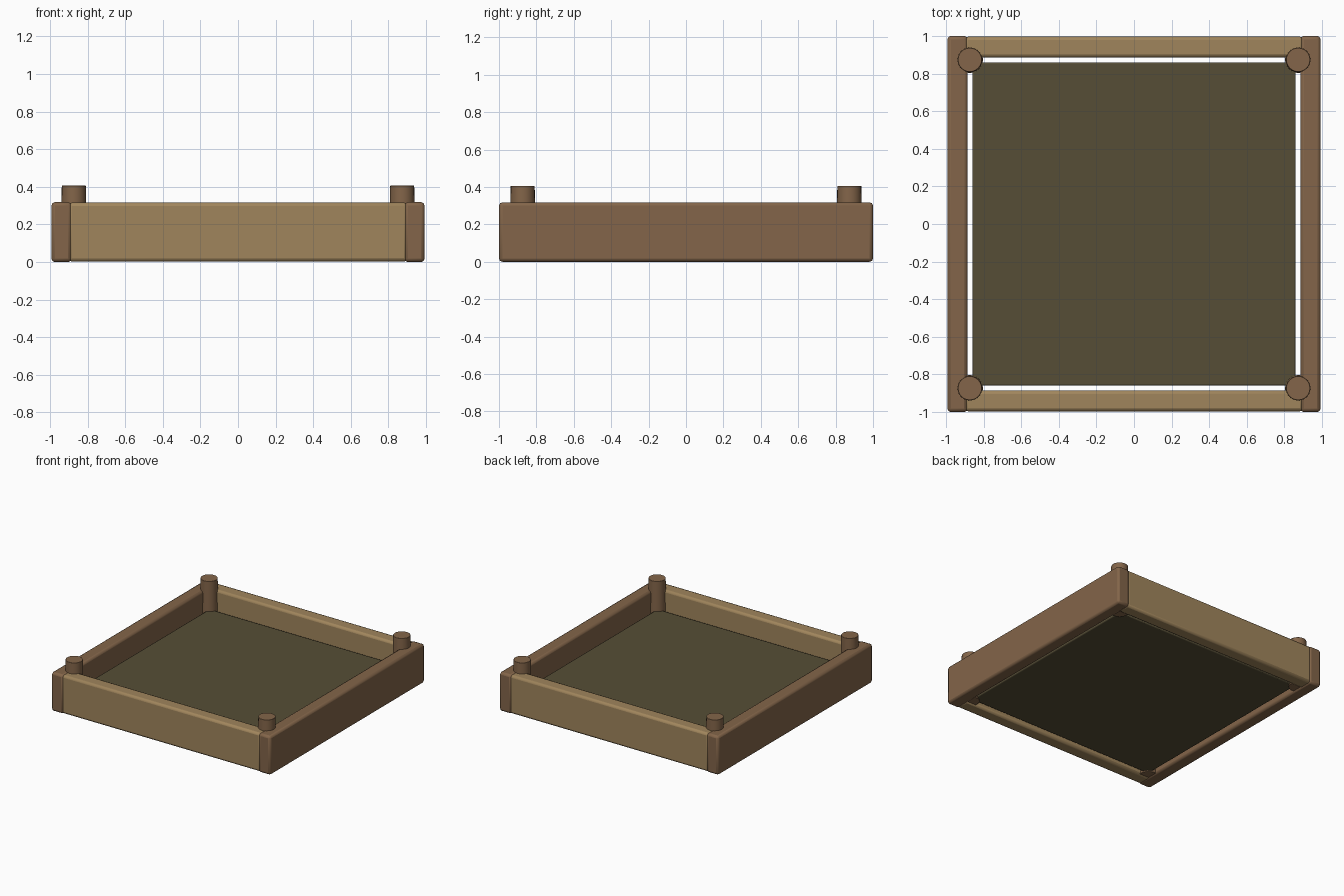
import bpy, math

if "Cube" in bpy.data.objects:
    bpy.data.objects.remove(bpy.data.objects["Cube"])


def material(name, rgb):
    m = bpy.data.materials.new(name)
    m.diffuse_color = (*rgb, 1)
    m.use_nodes = True
    m.node_tree.nodes["Principled BSDF"].inputs["Base Color"].default_value = m.diffuse_color
    return m


tan = material("tan wood", (0.352, 0.235, 0.107))
brown = material("brown wood", (0.227, 0.130, 0.067))
olive = material("dark olive", (0.093, 0.076, 0.037))


def finish(ob, name, mat, bevel):
    ob.name = name
    ob.data.materials.append(mat)
    mod = ob.modifiers.new("soft edges", 'BEVEL')
    mod.width, mod.segments = bevel, 2
    mod.limit_method = 'ANGLE'
    mod.angle_limit = math.radians(40)
    bpy.ops.object.shade_smooth_by_angle(angle=math.radians(30))


def block(name, lo, hi, mat, bevel):
    centre = [(a + b) / 2 for a, b in zip(lo, hi)]
    bpy.ops.mesh.primitive_cube_add(size=1, location=centre)
    ob = bpy.context.object
    ob.scale = [b - a for a, b in zip(lo, hi)]
    bpy.ops.object.transform_apply(location=False, rotation=False, scale=True)
    finish(ob, name, mat, bevel)


# Side rails run the full depth; front and back rails fit between them
for side, s in (("left", -1), ("right", 1)):
    x = sorted((s * 0.885, s * 0.992))
    block(side + "_rail", (x[0], -1, 0), (x[1], 1, 0.318), brown, 0.018)
for side, s in (("front", -1), ("back", 1)):
    y = sorted((s * 0.885, s * 0.996))
    block(side + "_rail", (-0.9, y[0], 0.002), (0.9, y[1], 0.316), tan, 0.018)

# Floor slab, with a narrow gap to the rails
block("floor_panel", (-0.86, -0.86, 0.02), (0.86, 0.86, 0.16), olive, 0.008)

# Round corner posts, slightly wider at the foot
for sx in (-1, 1):
    for sy in (-1, 1):
        bpy.ops.mesh.primitive_cone_add(
            vertices=24, radius1=0.070, radius2=0.064, depth=0.396,
            location=(sx * 0.873, sy * 0.873, 0.208))
        finish(bpy.context.object, "corner_post", brown, 0.002)
